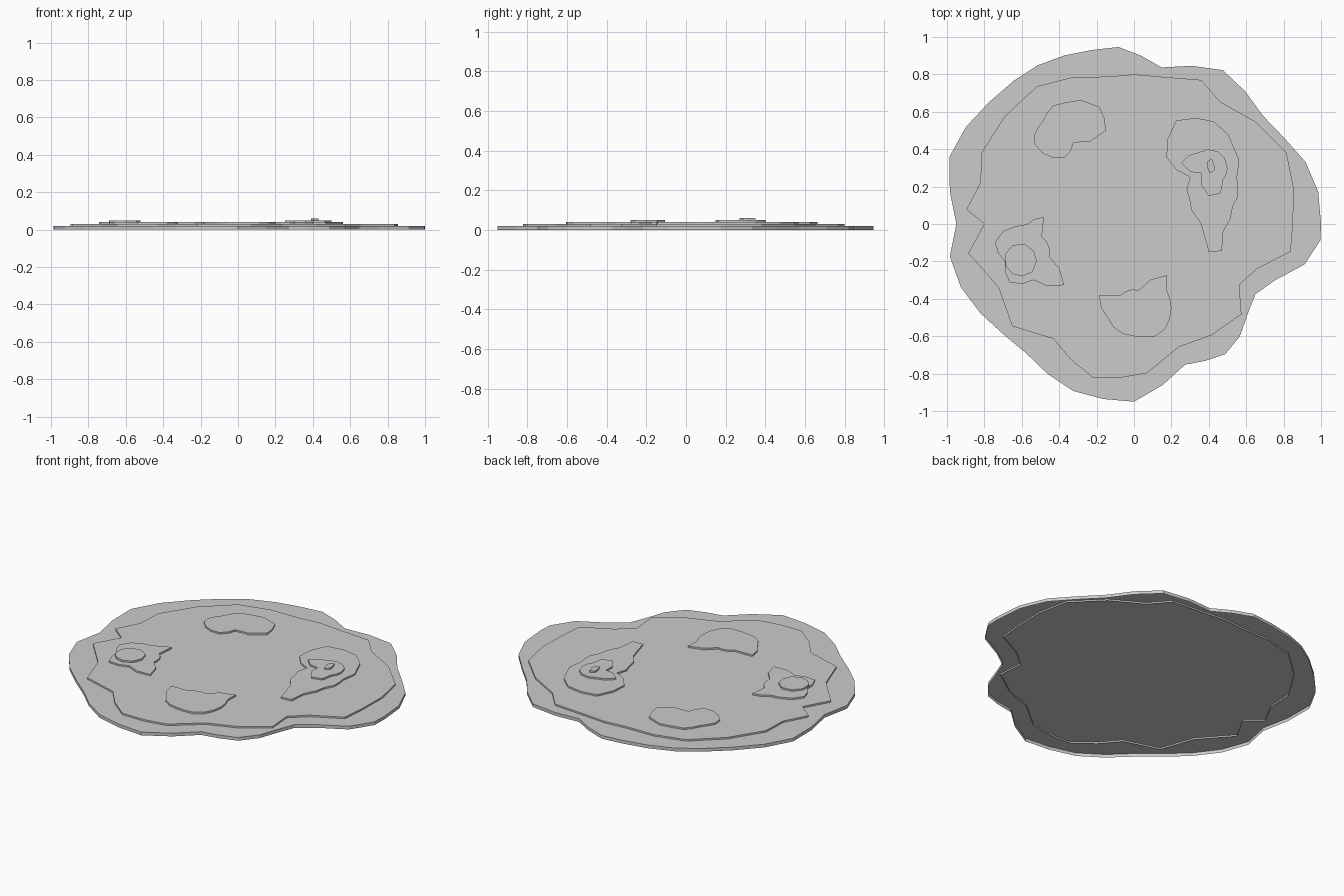
import bpy
import bmesh
from math import ceil, cos, pi, radians, sin

default_cube = bpy.data.objects.get("Cube")
if default_cube:
    bpy.data.objects.remove(default_cube, do_unlink=True)

STEP = 0.01        # height gained by each contour level
SKIRT = 2 * STEP   # depth of the wall hanging below each plateau

# One plain stone colour for the whole terrain
stone = bpy.data.materials.new("stone_grey")
stone.use_nodes = True
stone_colour = (0.6, 0.6, 0.6, 1)
stone.diffuse_color = stone_colour
stone.node_tree.nodes["Principled BSDF"].inputs["Base Color"].default_value = stone_colour


def coast_outline(centre, bays, spacing):
    """Outline around a centre, easing between headlands and bays.

    Each bay is (angle in degrees, radius), anticlockwise from angle zero.
    """
    first_angle, first_radius = bays[0]
    following = bays[1:] + [(first_angle + 360, first_radius)]
    outline = []
    for (angle, radius), (next_angle, next_radius) in zip(bays, following):
        pieces = ceil((next_angle - angle) / spacing)
        for piece in range(pieces):
            share = piece / pieces
            eased = (1 - cos(pi * share)) / 2
            turn = radians(angle + share * (next_angle - angle))
            reach = radius + eased * (next_radius - radius)
            outline.append((centre[0] + reach * cos(turn),
                            centre[1] + reach * sin(turn)))
    return outline


def add_plateau(name, level, centre, spacing, bays):
    """Flat contour plate with a skirt wall and an open underside."""
    outline = coast_outline(centre, bays, spacing)
    top_z = SKIRT + level * STEP
    bm = bmesh.new()
    upper = [bm.verts.new((x, y, top_z)) for x, y in outline]
    lower = [bm.verts.new((x, y, top_z - SKIRT)) for x, y in outline]
    bm.faces.new(upper)
    for i in range(len(outline)):
        j = (i + 1) % len(outline)
        bm.faces.new((lower[i], lower[j], upper[j], upper[i]))
    mesh = bpy.data.meshes.new(name)
    bm.to_mesh(mesh)
    bm.free()
    mesh.materials.append(stone)
    plateau = bpy.data.objects.new(name, mesh)
    bpy.context.scene.collection.objects.link(plateau)


# Shoreline base
add_plateau("base_ground", level=0, centre=(0, 0), spacing=10, bays=[
    (0, 1), (10, 1), (40, .9), (60, .95), (80, .85), (95, .95),
    (130, 1), (160, 1.05), (180, .95), (190, 1), (230, .9), (250, .95),
    (270, .95), (290, .8), (305, .85), (330, .75), (355, 1),
])

# Broad inner terrace
add_plateau("inner_terrace", level=1, centre=(0, 0), spacing=15, bays=[
    (0, .85), (25, .9), (55, .8), (65, .85), (80, .8), (100, .8),
    (125, .9), (155, .9), (165, .85), (175, .9), (180, .8), (190, .9),
    (205, .8), (220, .85), (235, .75), (255, .85), (275, .8), (290, .7),
    (320, .75), (330, .65), (340, .7), (350, .85),
])

# Low hills
add_plateau("back_right_hill", level=2, centre=(-.4, .5), spacing=25, bays=[
    (0, .25), (30, .25), (80, .15), (150, .1), (210, .15), (280, .15), (320, .1),
])
add_plateau("front_hill", level=2, centre=(0, -.45), spacing=25, bays=[
    (0, .2), (30, .2), (45, .25), (75, .1), (135, .1), (160, .2),
    (200, .15), (270, .15), (325, .2),
])

# Right hill with its summit
add_plateau("right_hill", level=2, centre=(-.55, -.15), spacing=25, bays=[
    (0, .1), (55, .1), (70, .2), (100, .15), (165, .2), (200, .15),
    (235, .2), (275, .15), (315, .25), (345, .1),
])
add_plateau("right_hill_summit", level=3, centre=(-.6, -.2), spacing=45, bays=[
    (0, .08), (120, .1), (270, .08),
])

# Left mountain in three levels
add_plateau("left_mountain_foot", level=2, centre=(.4, .25), spacing=20, bays=[
    (0, .15), (45, .2), (85, .3), (120, .35), (155, .25), (180, .1),
    (225, .15), (260, .25), (270, .4), (280, .4), (285, .3), (310, .2),
])
add_plateau("left_mountain_shoulder", level=3, centre=(.4, .3), spacing=35, bays=[
    (0, .1), (125, .1), (170, .15), (215, .05), (245, .1), (270, .15),
    (295, .15), (320, .1),
])
add_plateau("left_mountain_peak", level=4, centre=(.4 + STEP, .3 + STEP), spacing=90, bays=[
    (0, .02), (80, .04), (180, .02), (260, .04),
])
